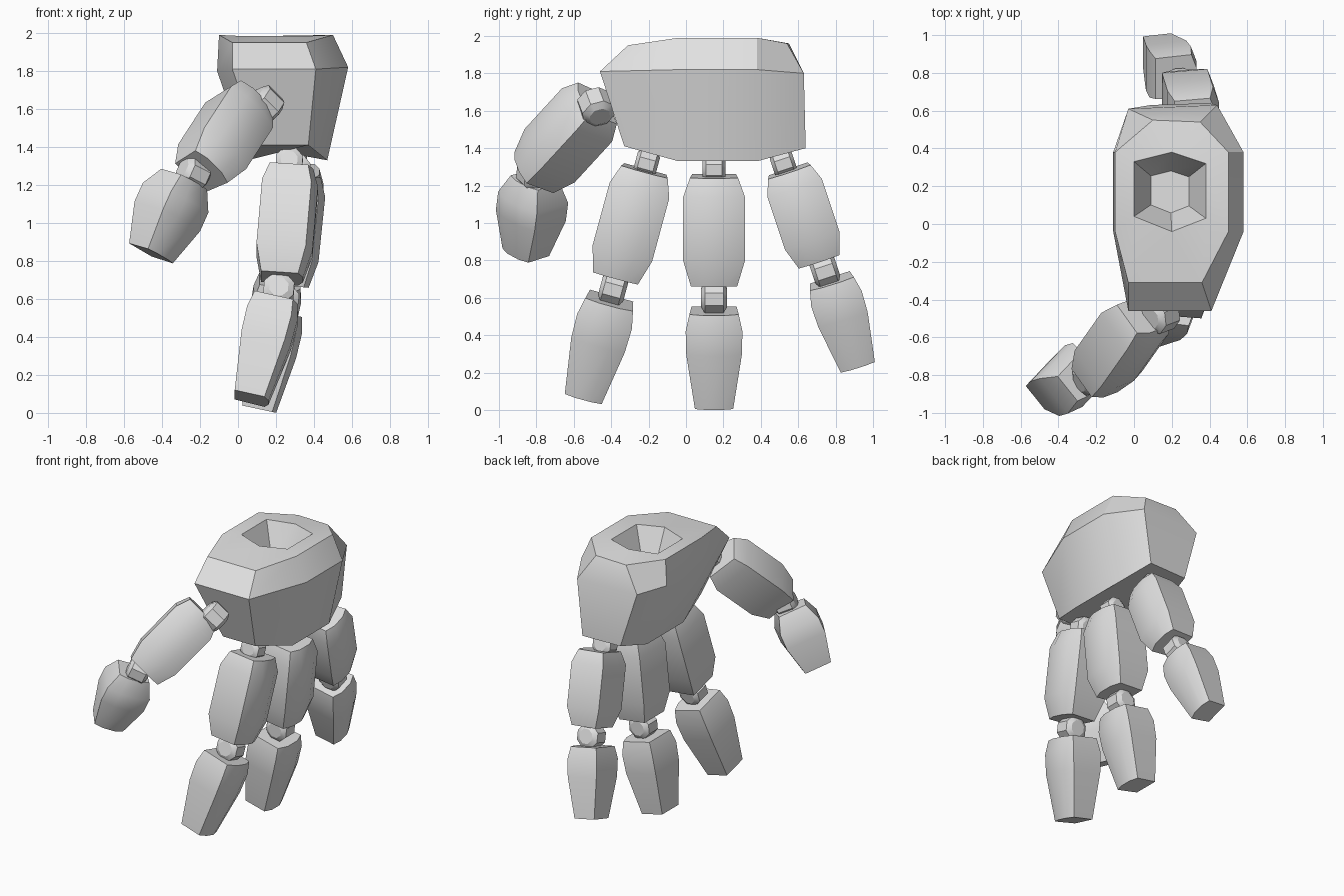
import bpy, bmesh, math
from mathutils import Vector

cube = bpy.data.objects.get("Cube")
if cube:
    bpy.data.objects.remove(cube)

grey = bpy.data.materials.new("pale_grey")
grey.use_nodes = True
grey.diffuse_color = (0.75, 0.75, 0.75, 1)
grey.node_tree.nodes["Principled BSDF"].inputs["Base Color"].default_value = grey.diffuse_color


def finish(name, bm):
    """Turn a bmesh into a smooth-by-angle object."""
    bmesh.ops.recalc_face_normals(bm, faces=bm.faces)
    mesh = bpy.data.meshes.new(name)
    bm.to_mesh(mesh)
    bm.free()
    mesh.materials.append(grey)
    obj = bpy.data.objects.new(name, mesh)
    bpy.context.collection.objects.link(obj)
    bpy.ops.object.select_all(action='DESELECT')
    obj.select_set(True)
    bpy.context.view_layer.objects.active = obj
    bpy.ops.object.shade_smooth_by_angle(angle=math.radians(30))


def bridge(bm, a, b):
    for i in range(len(a)):
        j = (i + 1) % len(a)
        bm.faces.new((a[i], a[j], b[j], b[i]))


def loft(name, rings):
    """Capped loft through rings of points."""
    bm = bmesh.new()
    rings = [[bm.verts.new(p) for p in ring] for ring in rings]
    for a, b in zip(rings, rings[1:]):
        bridge(bm, a, b)
    bm.faces.new(rings[0])
    bm.faces.new(rings[-1])
    finish(name, bm)


def frame(axis, dorsal):
    """Unit axis, dorsal and side directions of a finger bone."""
    axis = Vector(axis).normalized()
    d = Vector(dorsal)
    d = (d - axis * d.dot(axis)).normalized()
    return axis, d, axis.cross(d)


def bone(name, start, end, dorsal, stations, size=1.0):
    """Block along an axis; its dorsal side bulges slightly."""
    start, end = Vector(start), Vector(end)
    _, d, s = frame(end - start, dorsal)
    section = [(-.145, -.15), (.115, -.165), (.15, -.07),
               (.15, .07), (.115, .165), (-.145, .15)]
    loft(name, [[start.lerp(end, t) + (d * p + s * q) * k * size for p, q in section]
                for t, k in stations])


def joint(name, centre, axis, dorsal, size):
    """Small eight-sided barrel lying across the finger."""
    c = Vector(centre)
    a, d, s = frame(axis, dorsal)
    angles = [math.radians(45 * i + 22.5) for i in range(8)]
    loft(name, [[c + s * size * w + (a * math.cos(t) + d * math.sin(t)) * size * k for t in angles]
                for w, k in [(-.85, .65), (-.6, 1.05), (.6, 1.05), (.85, .65)]])


# Palm: stacked octagonal rings with a hexagonal socket in the top
palm_rings = [
    [(.11, -.33, 1.41), (.37, -.33, 1.41), (.47, -.04, 1.33), (.47, .38, 1.33),
     (.39, .64, 1.4), (.09, .63, 1.4), (.05, .38, 1.33), (.05, -.04, 1.33)],
    [(-.03, -.46, 1.81), (.41, -.46, 1.81), (.58, -.04, 1.82), (.58, .38, 1.82),
     (.44, .63, 1.8), (-.03, .61, 1.8), (-.11, .38, 1.8), (-.11, -.04, 1.8)],
    [(-.03, -.31, 1.95), (.36, -.31, 1.95), (.5, -.04, 1.99), (.5, .38, 1.99),
     (.35, .54, 1.96), (.1, .55, 1.96), (-.1, .38, 1.99), (-.1, -.04, 1.99)],
]
socket = [(0, .04), (.2, -.04), (.38, .03), (.38, .32), (.2, .38), (0, .33)]
bm = bmesh.new()
rings = [[bm.verts.new(p) for p in ring] for ring in palm_rings]
for a, b in zip(rings, rings[1:]):
    bridge(bm, a, b)
bm.faces.new(rings[0])
mid = Vector((.19, .17))
rim = [bm.verts.new((x, y, 1.985)) for x, y in socket]
floor = [bm.verts.new((*mid.lerp(Vector(p), .53), 1.78)) for p in socket]
bridge(bm, rim, floor)
bm.faces.new(floor)
top = rings[2]
for outer, inner in [((0, 1), (1, 0)), ((1, 2), (2, 1)), ((2, 3), (3, 2)),
                     ((3, 4), (4, 3)), ((4, 5), (4,)), ((5, 6), (5, 4)),
                     ((6, 7), (0, 5)), ((7, 0), (0,))]:
    bm.faces.new([top[i] for i in outer] + [rim[i] for i in inner])
finish("palm", bm)

# Fingers: two bones and two joints each
upper = [(0, .78), (.17, 1), (.76, 1), (1, .75)]
lower = [(0, .8), (.17, .92), (.42, .9), (1, .62)]
back = (1, 0, 0)
fingers = {
    "index": [(.28, -.22, 1.28), (.23, -.375, .71), (.20, -.405, .585), (.07, -.545, .075)],
    "middle": [(.32, .15, 1.25), (.26, .15, .67), (.22, .15, .53), (.11, .15, .02)],
    "little": [(.32, .55, 1.28), (.27, .71, .80), (.22, .775, .69), (.13, .915, .24)],
}
knuckles = {"index": (.27, -.21, 1.32), "middle": (.31, .15, 1.29), "little": (.29, .52, 1.32)}
for name, (a, b, c, d) in fingers.items():
    size = .93 if name == "little" else 1
    bone(name + "_upper_bone", a, b, back, upper, size)
    bone(name + "_lower_bone", c, d, back, lower, size)
    axis = Vector(b) - Vector(a)
    joint(name + "_knuckle", knuckles[name], axis, back, .072)
    joint(name + "_middle_joint", Vector(b).lerp(Vector(c), .5), axis, back, .082)

# Thumb, its back turned outward and forward
thumb_back = (.58, -.8, .28)
tip_back = (.72, -.68, 0)
a, b = Vector((.05, -.48, 1.64)), Vector((-.19, -.82, 1.27))
c, d = Vector((-.28, -.81, 1.23)), Vector((-.455, -.86, .84))
bone("thumb_upper_bone", a, b, thumb_back, [(0, .75), (.17, .97), (.76, .97), (1, .75)])
bone("thumb_lower_bone", c, d, tip_back, [(0, .65), (.25, .93), (.5, .93), (1, .62)])
joint("thumb_knuckle", (.14, -.48, 1.62), b - a, thumb_back, .09)
joint("thumb_middle_joint", (-.235, -.81, 1.26), d - c, thumb_back, .085)
